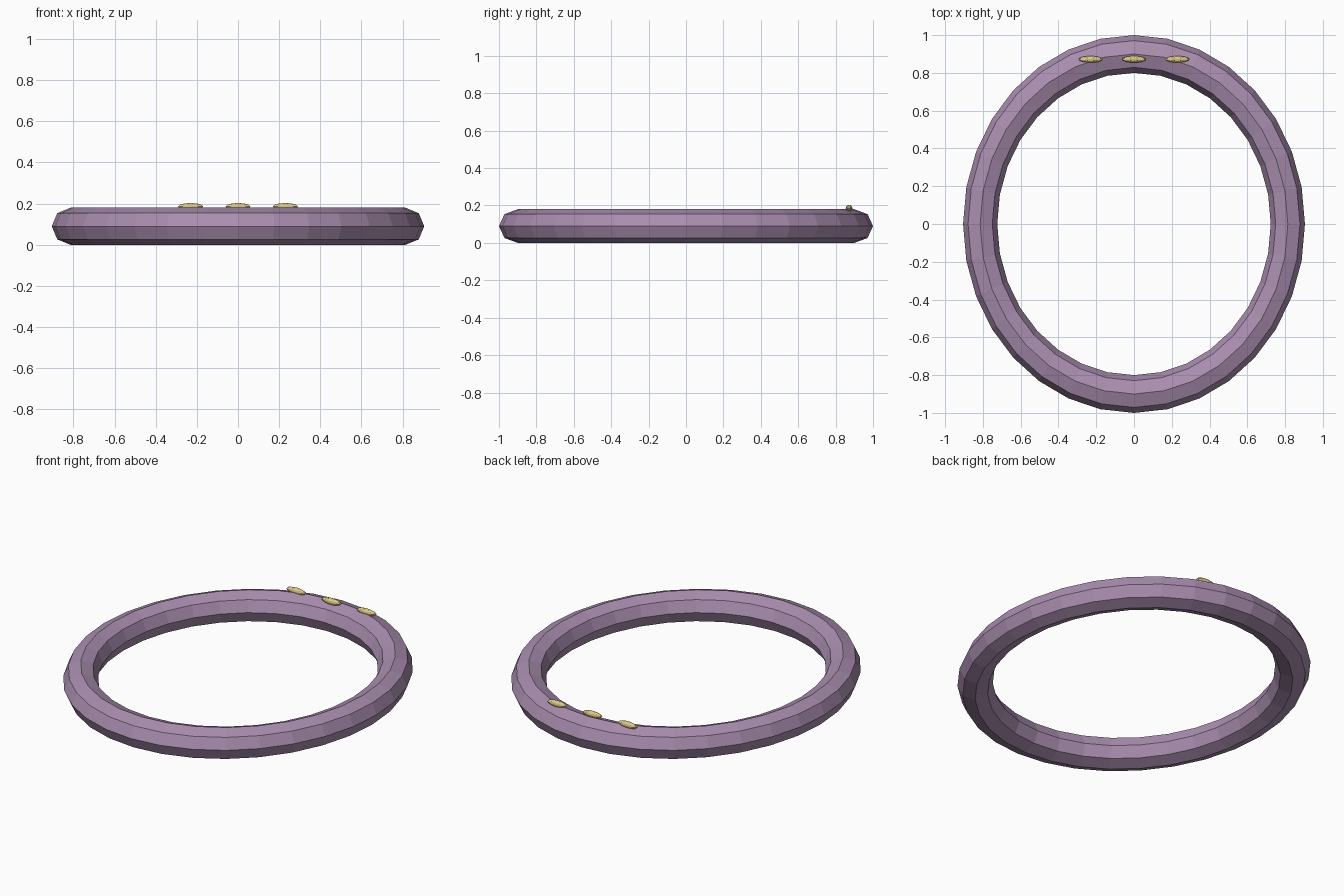
import bpy

if "Cube" in bpy.data.objects:
    bpy.data.objects.remove(bpy.data.objects["Cube"])


def paint(ob, name, color):
    mat = bpy.data.materials.get(name) or bpy.data.materials.new(name)
    mat.diffuse_color = color
    mat.use_nodes = True
    mat.node_tree.nodes["Principled BSDF"].inputs["Base Color"].default_value = mat.diffuse_color
    ob.data.materials.append(mat)


# Oval band: faceted torus squashed along x and z
bpy.ops.mesh.primitive_torus_add(major_segments=32, minor_segments=8,
                                 major_radius=0.9, minor_radius=0.1,
                                 location=(0, 0, 0.09))
band = bpy.context.object
band.name = "oval_band"
band.scale = (0.905, 1.0, 0.9)
paint(band, "purple", (0.40, 0.27, 0.43, 1))

# Three small gold studs on the back of the band
for i, x in enumerate((-0.23, 0, 0.23)):
    bpy.ops.mesh.primitive_uv_sphere_add(segments=10, ring_count=6, radius=1,
                                         location=(x, 0.872, 0.185))
    stud = bpy.context.object
    stud.name = f"gold_stud_{i + 1}"
    stud.scale = (0.064, 0.018, 0.018)
    paint(stud, "gold", (0.72, 0.58, 0.25, 1))
